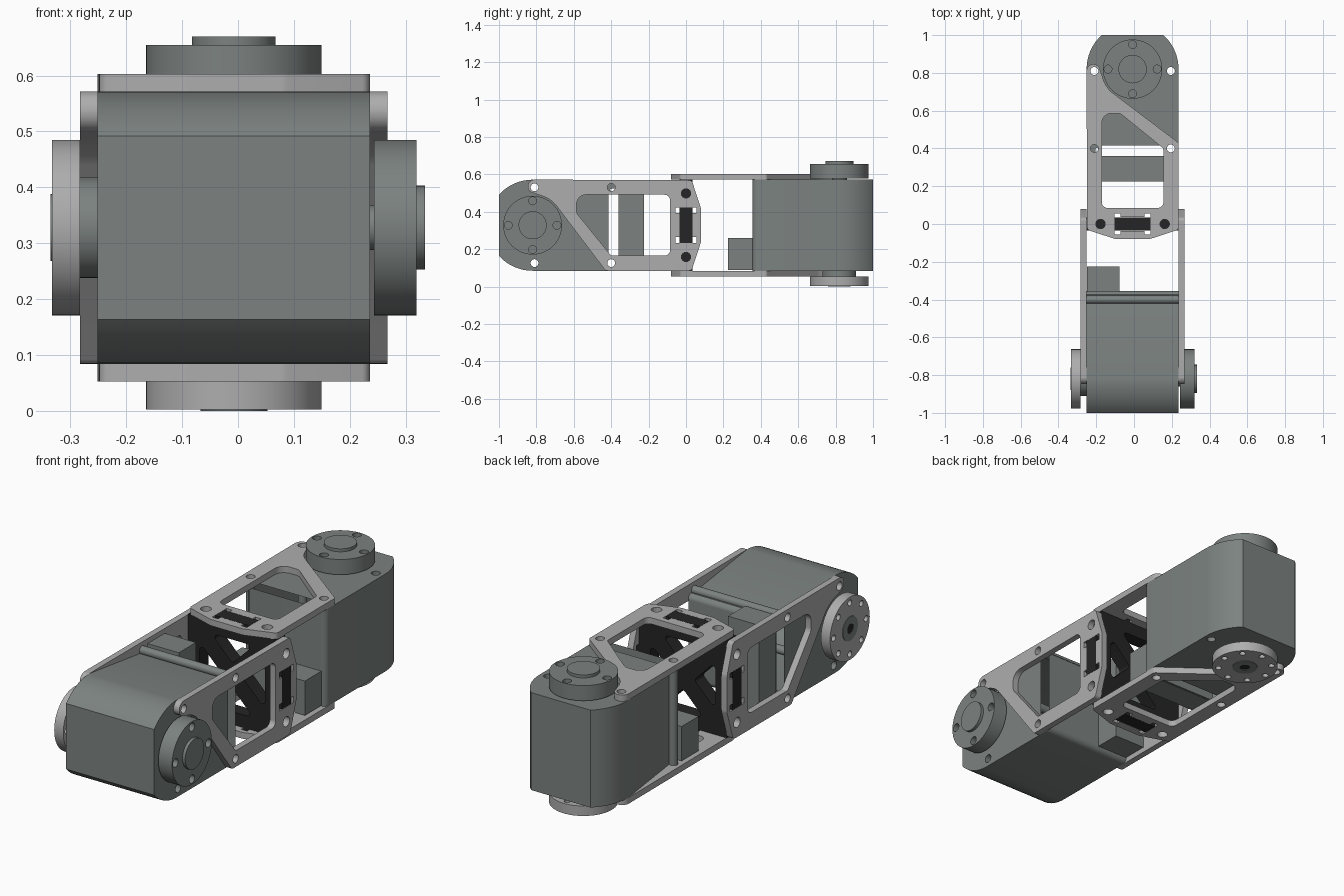
import bpy, bmesh, math
from mathutils import Vector, Matrix

if "Cube" in bpy.data.objects:
    bpy.data.objects.remove(bpy.data.objects["Cube"])


def material(name, rgb):
    m = bpy.data.materials.new(name)
    m.diffuse_color = (*rgb, 1)
    m.use_nodes = True
    m.node_tree.nodes["Principled BSDF"].inputs["Base Color"].default_value = m.diffuse_color
    return m


CASE = material("case_grey", (0.20, 0.225, 0.215))
METAL = material("light_metal", (0.42, 0.42, 0.42))
BLACK = material("black_plastic", (0.018, 0.018, 0.018))

# Local axes: u across, v outward along the arm, w along the motor axle
C = Matrix.Translation((-0.0075, 0, 0.328))
REAR = C
FRONT = C @ Matrix(((0, 0, 1, 0), (0, -1, 0, 0), (-1, 0, 0, 0), (0, 0, 0, 1)))
MIDDLE = C @ Matrix(((1, 0, 0, 0), (0, 0, 1, 0), (0, 1, 0, 0), (0, 0, 0, 1)))
HALF = 0.2435      # half width of a motor case
AXLE = (0, 0.82)   # axle position
OUT = 0.275        # outer face of the side plates


def circle(c, r, n=24):
    return [(c[0] + r * math.cos(2 * math.pi * i / n),
             c[1] + r * math.sin(2 * math.pi * i / n)) for i in range(n)]


def rect(u0, v0, u1, v1):
    return [(u0, v0), (u1, v0), (u1, v1), (u0, v1)]


def ring(count, dist, r):
    return [circle((AXLE[0] + dist * math.cos(2 * math.pi * i / count),
                    AXLE[1] + dist * math.sin(2 * math.pi * i / count)), r, 14)
            for i in range(count)]


def rounded(corners, n=6):
    """Polygon from (u, v, radius) corners, each rounded by an arc."""
    out = []
    for i, (u, v, r) in enumerate(corners):
        p = Vector((u, v))
        if r == 0:
            out.append((u, v))
            continue
        d1 = (Vector(corners[i - 1][:2]) - p).normalized()
        d2 = (Vector(corners[(i + 1) % len(corners)][:2]) - p).normalized()
        half = d1.angle(d2) / 2
        c = p + (d1 + d2).normalized() * r / math.sin(half)
        s = p + d1 * r / math.tan(half) - c
        e = p + d2 * r / math.tan(half) - c
        for k in range(n + 1):
            out.append(tuple(c + s.lerp(e, k / n).normalized() * r))
    return out


def part(name, outlines, w0, w1, mat, frame):
    """Extrude an outline (the rest are holes) from w0 to w1."""
    cu = bpy.data.curves.new(name, 'CURVE')
    cu.dimensions, cu.fill_mode, cu.extrude = '2D', 'BOTH', abs(w1 - w0) / 2
    for pts in outlines:
        sp = cu.splines.new('POLY')
        sp.points.add(len(pts) - 1)
        for q, (u, v) in zip(sp.points, pts):
            q.co = (u, v, 0, 1)
        sp.use_cyclic_u = True
    tmp = bpy.data.objects.new(name + "_outline", cu)
    bpy.context.collection.objects.link(tmp)
    dg = bpy.context.evaluated_depsgraph_get()
    me = bpy.data.meshes.new_from_object(tmp.evaluated_get(dg))
    bpy.data.objects.remove(tmp)
    bpy.data.curves.remove(cu)
    bm = bmesh.new()
    bm.from_mesh(me)
    bmesh.ops.remove_doubles(bm, verts=bm.verts, dist=1e-5)
    bm.transform(frame @ Matrix.Translation((0, 0, (w0 + w1) / 2)))
    bmesh.ops.recalc_face_normals(bm, faces=bm.faces)
    bm.to_mesh(me)
    bm.free()
    me.materials.clear()
    me.materials.append(mat)
    ob = bpy.data.objects.new(name, me)
    bpy.context.collection.objects.link(ob)


# Motor case outline: half circle round the axle, cut flat at the end
a0 = math.acos(0.18 / HALF)
case = rounded([(-HALF, 0.355, 0.03), (HALF, 0.355, 0.03), (HALF, 0.82, 0)])
for sgn in (1, -1):
    for k in range(9):
        t = k / 8 if sgn == 1 else 1 - k / 8
        a = t * (math.pi / 2 - a0)
        if sgn == 1 and k == 0:
            continue
        case.append((sgn * HALF * math.cos(a), 0.82 + HALF * math.sin(a)))
bolts = [circle((u, v), 0.021, 16) for u in (-0.2025, 0.2025) for v in (0.40, 0.81)]

# Side plate outline: long arm, curve around the horn, diagonal, tapered foot
plate = rounded([(-HALF, -0.03, 0.02), (-0.09, -0.08, 0.05), (0.09, -0.08, 0.05),
                 (HALF, -0.03, 0.02), (HALF, 0.43, 0.02), (-0.112, 0.699, 0)])
plate += [(0.165 * math.cos(math.radians(a)), 0.82 + 0.165 * math.sin(math.radians(a)))
          for a in range(222, 187, -5)]
plate += rounded([(-0.171, 0.80, 0), (-0.171, 0.846, 0.035),
                  (-HALF, 0.846, 0.035), (-HALF, 0.7, 0)])[1:]
window = rounded([(-0.163, 0.085, 0.03), (0.163, 0.085, 0.03), (0.163, 0.40, 0.02),
                  (-0.065, 0.585, 0.04), (-0.163, 0.585, 0.05)])
# Slot with relief ears at its corners
quarter = [(0.096, 0.056), (0.064, 0.056), (0.064, 0.036)]
slot = (quarter + [(-u, v) for u, v in quarter[::-1]]
        + [(-u, -v) for u, v in quarter] + [(u, -v) for u, v in quarter[::-1]])
plate_holes = [window, slot] + bolts[:3]
plate_holes = [window, slot] + [circle(p, 0.021, 16) for p in
                                ((-0.2025, 0.81), (-0.2025, 0.40), (0.2025, 0.40))]
plate_holes += [circle((u, 0), 0.025) for u in (-0.17, 0.17)]

for side, frame in (("front", FRONT), ("rear", REAR)):
    # Motor case and its cable block
    part(side + "_motor_case", [case] + bolts, -HALF, HALF, CASE, frame)
    part(side + "_cable_block", [rect(-0.22, 0.225, 0.22, 0.36)],
         -0.24, -0.068, CASE, frame)
    # Driven horn
    part(side + "_horn_axle", [circle(AXLE, 0.04)], 0.24, 0.26, CASE, frame)
    part(side + "_horn", [circle(AXLE, 0.157, 64)] + ring(4, 0.13, 0.021),
         0.251, 0.327, CASE, frame)
    part(side + "_horn_cap", [circle(AXLE, 0.075, 48)], 0.32, 0.342, CASE, frame)
    # Idler horn on the other face
    part(side + "_idler_spacer", [circle(AXLE, 0.09, 48)], -0.28, -0.24, CASE, frame)
    part(side + "_idler", [circle(AXLE, 0.157, 64)] + ring(8, 0.128, 0.015),
         -0.325, -OUT, METAL, frame)
    part(side + "_idler_cap", [circle(AXLE, 0.06, 32), circle(AXLE, 0.025)],
         -0.328, -0.32, CASE, frame)
    part(side + "_idler_screw", [circle(AXLE, 0.024)], -0.326, -0.32, BLACK, frame)
    # Pair of side plates with the bracket tabs in their slots
    for face, s in (("outer", 1), ("inner", -1)):
        part(f"{side}_{face}_plate", [plate] + plate_holes, s * HALF, s * OUT, METAL, frame)
        part(f"{side}_{face}_tab", [rect(-0.095, -0.035, 0.095, 0.035)],
             s * 0.235, s * OUT, BLACK, frame)

# Cross-braced bracket joining the two motors
tri = rounded([(-0.118, 0.18, 0.015), (0.118, 0.18, 0.015), (0, 0.062, 0.015)])
holes = []
for k in range(4):
    c, s = round(math.cos(k * math.pi / 2)), round(math.sin(k * math.pi / 2))
    holes.append([(c * u - s * v, s * u + c * v) for u, v in tri])
part("middle_bracket", [rect(-HALF, -HALF, HALF, HALF)] + holes,
     -0.035, 0.035, BLACK, MIDDLE)

# Smooth the round walls, keep the edges sharp
for ob in bpy.data.objects:
    ob.select_set(True)
    bpy.context.view_layer.objects.active = ob
bpy.ops.object.shade_smooth_by_angle(angle=math.radians(30))
